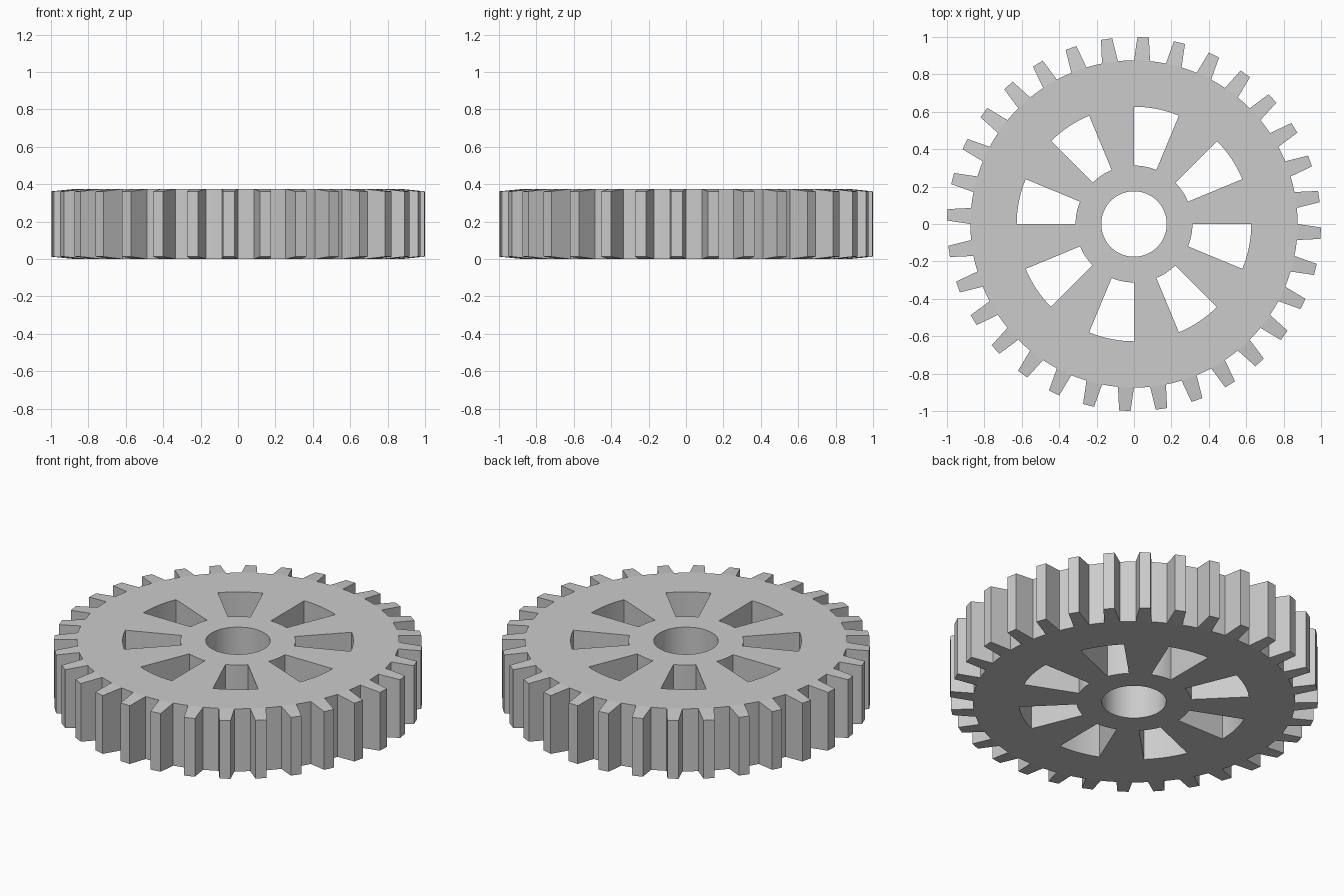
import bpy, bmesh
from math import cos, sin, radians

if "Cube" in bpy.data.objects:
    bpy.data.objects.remove(bpy.data.objects["Cube"])

TEETH, STEPS = 32, 128            # four angular steps per tooth pitch
HEIGHT, TIP_DROP = 0.375, 0.013   # tooth tips are slightly thinner
RINGS = [0.175, 0.3125, 0.627, 0.875]
TIP_R, TIP_HALF = 1.0, 1.75       # tip radius and half-width in degrees
STEP = 360 / STEPS

bm = bmesh.new()


def polar(r, deg, z=0.0):
    return bm.verts.new((r * cos(radians(deg)), r * sin(radians(deg)), z))


# Flat web: polar grid with every other 22.5 degree sector of the middle ring left open
grid = [[polar(r, i * STEP) for i in range(STEPS)] for r in RINGS]
for k in range(len(RINGS) - 1):
    for i in range(STEPS):
        if k == 1 and i % 16 >= 8:
            continue
        j = (i + 1) % STEPS
        bm.faces.new((grid[k][i], grid[k + 1][i], grid[k + 1][j], grid[k][j]))

# Teeth: tapered outlines on the last two steps of each pitch
rim = grid[-1]
for t in range(TEETH):
    i = 4 * t + 2
    mid = (i + 1) * STEP
    a = polar(TIP_R, mid - TIP_HALF, TIP_DROP)
    b = polar(TIP_R, mid + TIP_HALF, TIP_DROP)
    m, n = rim[i + 1], rim[(i + 2) % STEPS]
    bm.faces.new((rim[i], a, m))
    bm.faces.new((a, b, m))
    bm.faces.new((m, b, n))

# Thickness: raise a copy of the outline, mirroring the thinner tips
base = bm.faces[:]
res = bmesh.ops.extrude_face_region(bm, geom=base, use_keep_orig=True)
for v in res["geom"]:
    if isinstance(v, bmesh.types.BMVert):
        v.co.z = HEIGHT - v.co.z
bmesh.ops.recalc_face_normals(bm, faces=bm.faces[:])

mesh = bpy.data.meshes.new("gear_wheel")
bm.to_mesh(mesh)
bm.free()
gear = bpy.data.objects.new("gear_wheel", mesh)
bpy.context.collection.objects.link(gear)

# Smooth only the fine arcs; teeth and edges stay crisp
bpy.context.view_layer.objects.active = gear
gear.select_set(True)
bpy.ops.object.shade_smooth_by_angle(angle=radians(4))
